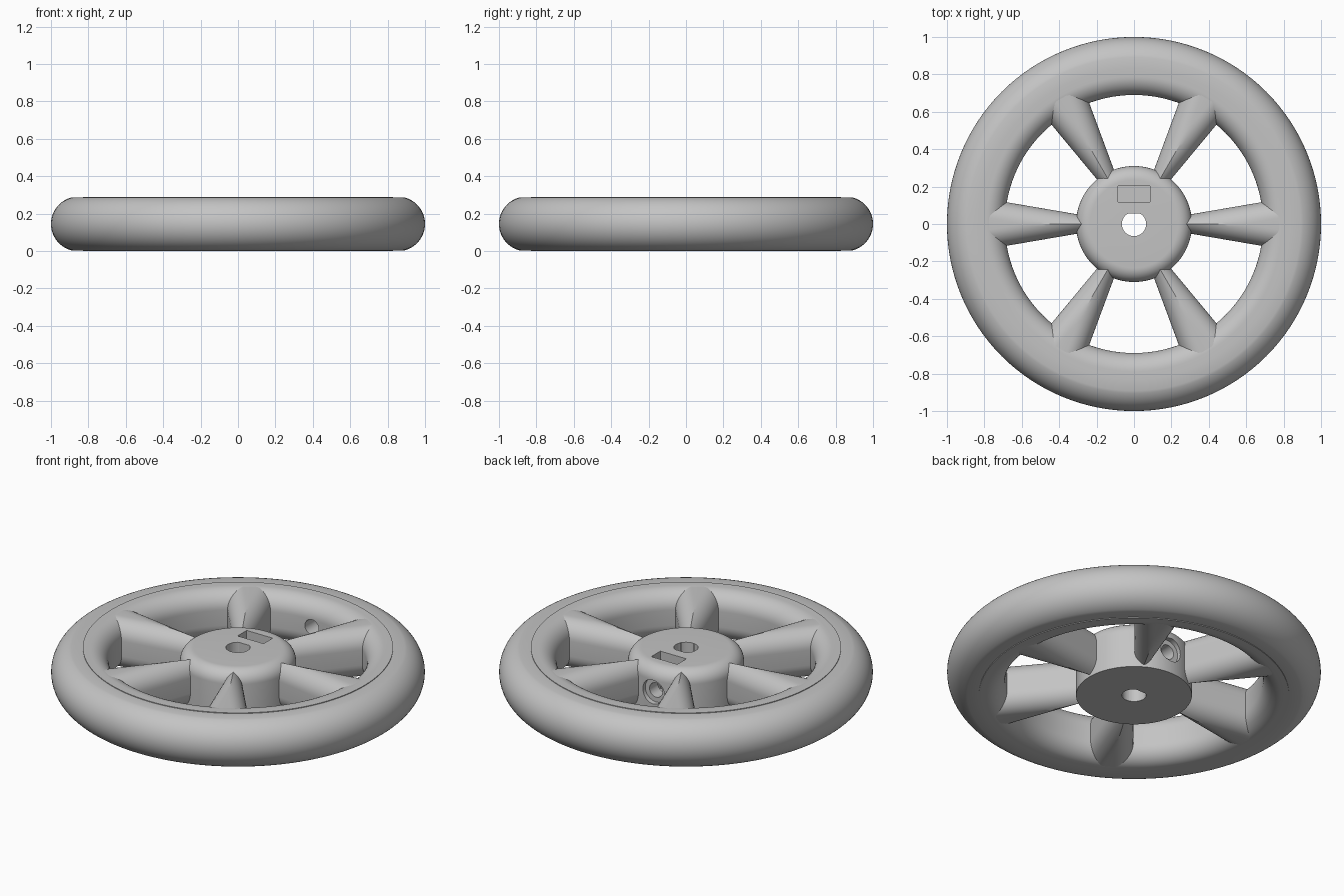
import bpy, bmesh, math
from mathutils import Matrix, Vector

cube = bpy.data.objects.get("Cube")
if cube:
    bpy.data.objects.remove(cube, do_unlink=True)

H = 0.29             # wheel thickness
FILLET = 0.1         # rounding of the window edges
SPOKE_SLOPE = math.tan(math.radians(9.7))

grey = bpy.data.materials.new("light_grey")
grey.use_nodes = True
grey.diffuse_color = (0.55, 0.55, 0.55, 1)
grey.node_tree.nodes["Principled BSDF"].inputs["Base Color"].default_value = (0.55, 0.55, 0.55, 1)


def make_object(name, bm):
    bmesh.ops.remove_doubles(bm, verts=bm.verts, dist=1e-5)
    bmesh.ops.recalc_face_normals(bm, faces=bm.faces)
    mesh = bpy.data.meshes.new(name)
    bm.to_mesh(mesh)
    bm.free()
    mesh.materials.append(grey)
    obj = bpy.data.objects.new(name, mesh)
    bpy.context.collection.objects.link(obj)
    return obj


def arc(cx, cz, radius, start, end, steps):
    angles = [math.radians(start + (end - start) * i / steps) for i in range(steps + 1)]
    return [(cx + radius * math.cos(a), cz + radius * math.sin(a)) for a in angles]


def revolve(name, profile, closed, steps=128):
    bm = bmesh.new()
    vs = [bm.verts.new((r, 0, z)) for r, z in profile]
    pairs = list(zip(vs, vs[1:]))
    if closed:
        pairs.append((vs[-1], vs[0]))
    edges = [bm.edges.new(p) for p in pairs]
    bmesh.ops.spin(bm, geom=vs + edges, cent=(0, 0, 0), axis=(0, 0, 1),
                   angle=math.tau, steps=steps, use_duplicate=False)
    return make_object(name, bm)


def rod(name, radius, start, end, flat=None):
    """Cylinder between two points, optionally with a flat at y = flat."""
    start, end = Vector(start), Vector(end)
    axis = end - start
    bm = bmesh.new()
    bmesh.ops.create_cone(bm, cap_ends=True, segments=48, radius1=radius,
                          radius2=radius, depth=axis.length)
    if flat is not None:
        for v in bm.verts:
            v.co.y = min(v.co.y, flat)
    turn = axis.to_track_quat('Z', 'Y').to_matrix().to_4x4() if axis.y else Matrix()
    bm.transform(Matrix.Translation((start + end) / 2) @ turn)
    return make_object(name, bm)


def cut(obj, cutter):
    mod = obj.modifiers.new("cut", 'BOOLEAN')
    mod.operation, mod.solver, mod.object = 'DIFFERENCE', 'EXACT', cutter
    bpy.context.view_layer.objects.active = obj
    bpy.ops.object.modifier_apply(modifier=mod.name)
    bpy.data.objects.remove(cutter, do_unlink=True)


# Rim: round outer tread, small raised flange, rounded inner edges
step = 0.004
half = H / 2 - step
tread_r = 0.146
lean = math.degrees(math.asin(half / tread_r))
profile = [(0.83, 0), (0.83, step)]
profile += arc(1 - tread_r, H / 2, tread_r, -lean, lean, 28)
profile += [(0.83, H - step), (0.83, H)]
profile += arc(0.69 + FILLET, H - FILLET, FILLET, 90, 180, 12)
profile += arc(0.69 + FILLET, FILLET, FILLET, 180, 270, 12)
rim = revolve("rim", profile, True)
cut(rim, rod("rim_hole_cutter", 0.045, (0, 0.6, H / 2), (0, 0.82, H / 2)))

# Hub: flat underneath, rounded on top
hub_r, hub_fillet = 0.31, 0.075
profile = [(0, 0), (hub_r, 0)]
profile += arc(hub_r - hub_fillet, H - hub_fillet, hub_fillet, 0, 90, 12) + [(0, H)]
hub = revolve("hub", profile, False, 96)

# Hub openings: flatted bore, nut pocket, screw hole and its counterbore
cut(hub, rod("bore_cutter", 0.065, (0, 0, -0.1), (0, 0, H + 0.1), flat=0.055))
bm = bmesh.new()
bmesh.ops.create_cube(bm, size=1)
bm.transform(Matrix.Translation((0, 0.16, 0.22)) @ Matrix.Diagonal((0.17, 0.085, 0.3, 1)))
cut(hub, make_object("pocket_cutter", bm))
cut(hub, rod("screw_cutter", 0.042, (0, 0.03, H / 2), (0, 0.4, H / 2)))
cut(hub, rod("counterbore_cutter", 0.07, (0, 0.28, H / 2), (0, 0.4, H / 2)))


# Spokes: tapered bars, constant rounding that meets in a ridge near the hub
def spoke_section(r):
    w = r * SPOKE_SLOPE
    sweep = math.degrees(math.acos(max(0, 1 - w / FILLET)))
    top = H - 0.001 - FILLET
    right = arc(w - FILLET, top, FILLET, 0, sweep, 10)
    upper = right + [(-y, z) for y, z in reversed(right)]
    return upper + [(y, H - z) for y, z in reversed(upper)]


def make_spoke(name, angle):
    bm = bmesh.new()
    radii = [0.25 + 0.55 * i / 20 for i in range(21)]
    rings = [[bm.verts.new((r, y, z)) for y, z in spoke_section(r)] for r in radii]
    n = len(rings[0])
    for a, b in zip(rings, rings[1:]):
        for i in range(n):
            j = (i + 1) % n
            bm.faces.new((a[i], a[j], b[j], b[i]))
    bm.faces.new(rings[0])
    bm.faces.new(rings[-1])
    bm.transform(Matrix.Rotation(angle, 4, 'Z'))
    return make_object(name, bm)


spokes = [make_spoke(f"spoke_{i + 1}", math.radians(60 * i)) for i in range(6)]

# Smooth shading with crisp edges
bpy.ops.object.select_all(action='DESELECT')
for obj in [rim, hub] + spokes:
    obj.select_set(True)
bpy.context.view_layer.objects.active = rim
bpy.ops.object.shade_smooth_by_angle(angle=math.radians(25))
